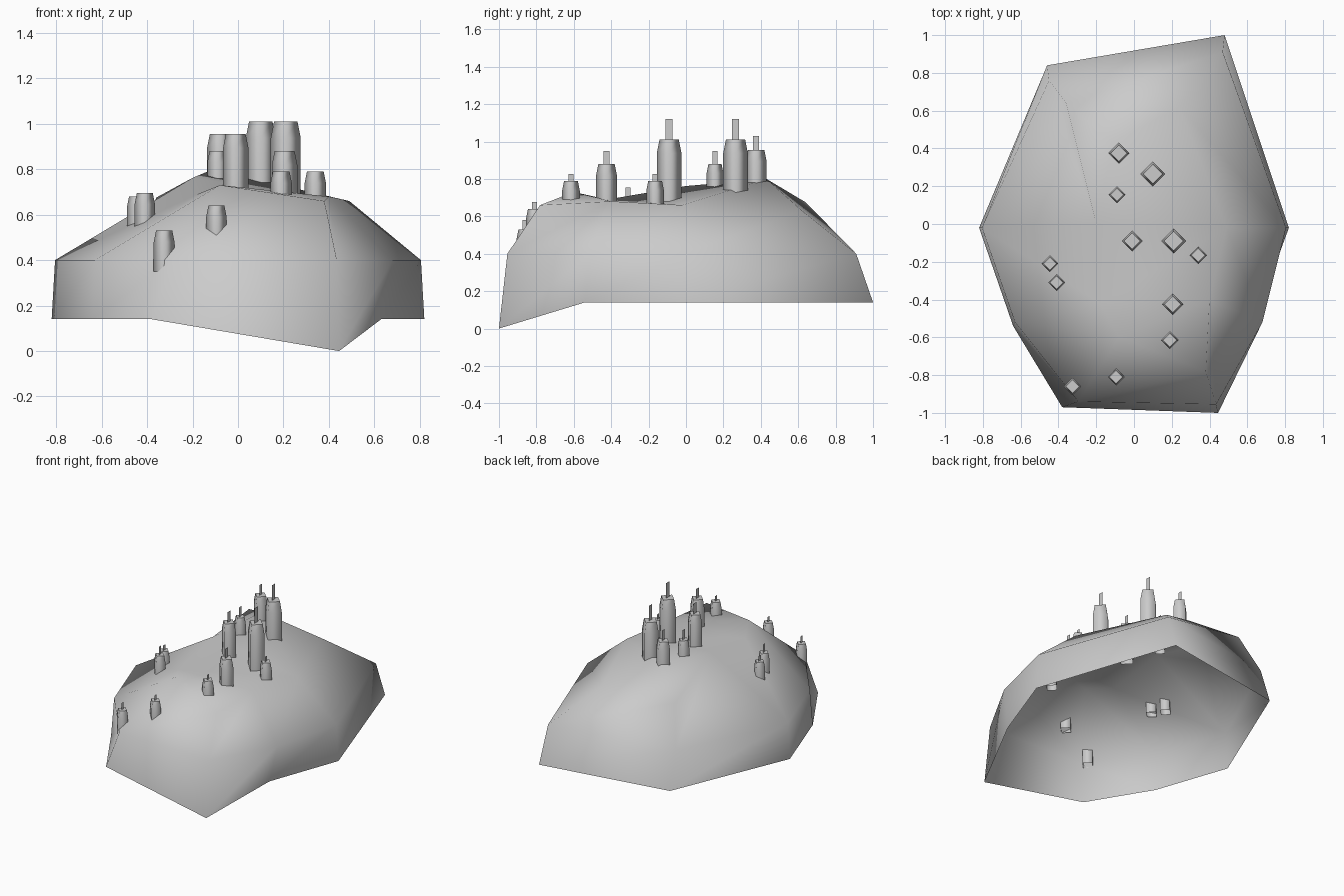
import bpy, bmesh, math
from mathutils import Vector

if "Cube" in bpy.data.objects:
    bpy.data.objects.remove(bpy.data.objects["Cube"], do_unlink=True)

grey = bpy.data.materials.new("stone grey")
grey.use_nodes = True
colour = (0.6, 0.6, 0.6, 1)
grey.diffuse_color = colour
grey.node_tree.nodes["Principled BSDF"].inputs["Base Color"].default_value = colour


def finish(bm, name):
    mesh = bpy.data.meshes.new(name)
    bm.to_mesh(mesh)
    bm.free()
    mesh.materials.append(grey)
    obj = bpy.data.objects.new(name, mesh)
    bpy.context.collection.objects.link(obj)
    return obj


def loft(bm, rings):
    rows = [[bm.verts.new(p) for p in ring] for ring in rings]
    n = len(rows[0])
    for low, high in zip(rows, rows[1:]):
        for i in range(n):
            j = (i + 1) % n
            bm.faces.new((low[i], low[j], high[j])).smooth = True
            bm.faces.new((low[i], high[j], high[i])).smooth = True
    return rows


# Mound: open shell of three rings, counter-clockwise from the right
foot = [(.82, -.02, .14), (.48, 1, .14), (-.46, .84, .14), (-.82, -.02, .14),
        (-.64, -.54, .14), (-.38, -.97, .14), (.445, -1, 0), (.63, -.54, .14)]
waist = [(.805, -.02, .4), (.47, .91, .4), (-.45, .76, .4), (-.805, -.02, .4),
         (-.63, -.52, .4), (-.295, -.94, .4), (.435, -.955, .4), (.68, -.52, .4)]
crown = [(.49, -.02, .66), (.24, .62, .63), (-.36, .64, .675), (-.2, 0, .762),
         (-.18, -.42, .69), (-.08, -.6, .73), (.38, -.78, .66), (.40, -.40, .68)]
bm = bmesh.new()
right, back_right, back_left, left, side, front_left, front_right, dip = \
    loft(bm, [foot, waist, crown])[-1]

# Summit at the back, with a shallow valley across the front of the top
peak = bm.verts.new((-.11, .43, .8))
for tri in ((right, back_right, peak), (back_right, back_left, peak),
            (back_left, left, peak), (right, peak, left), (right, left, side),
            (right, side, dip), (side, front_left, dip),
            (front_left, front_right, dip)):
    bm.faces.new(tri).smooth = True
finish(bm, "mound")


# Towers: four-sided with sloped shoulders and a flat top, each with a thin spire
def tower(x, y, r, top, height, spire):
    bm = bmesh.new()
    rings = []
    for scale, z in ((1, top - height), (1, top - r * 1.1), (.78, top)):
        rings.append([Vector((x + r * scale * math.cos(a * math.pi / 2),
                              y + r * scale * math.sin(a * math.pi / 2), z))
                      for a in range(4)])
    rows = loft(bm, rings)
    bm.faces.new(rows[-1])
    obj = finish(bm, "tower")
    w = r * .28
    bm = bmesh.new()
    bm.faces.new([bm.verts.new(p) for p in (
        (x, y - w, top - .01), (x, y + w, top - .01),
        (x, y + w, top + spire), (x, y - w, top + spire))])
    finish(bm, "spire").parent = obj


tall, medium, short, small = ((.066, 1.01, .33, .11), (.056, .955, .27, .075),
                              (.056, .88, .22, .07), (.047, .79, .15, .037))
for (x, y), size in (((.1, .265), tall), ((.21, -.09), tall),
                     ((-.08, .375), medium), ((-.01, -.09), medium),
                     ((.205, -.425), short), ((.19, -.615), small),
                     ((.34, -.165), small)):
    tower(x, y, *size)
tower(-.09, .155, .045, .88, .2, .07)
tower(-.445, -.21, .044, .68, .17, .037)
tower(-.41, -.31, .045, .695, .17, .06)
tower(-.095, -.81, .045, .64, .13, .037)
tower(-.325, -.86, .046, .53, .18, .05)
